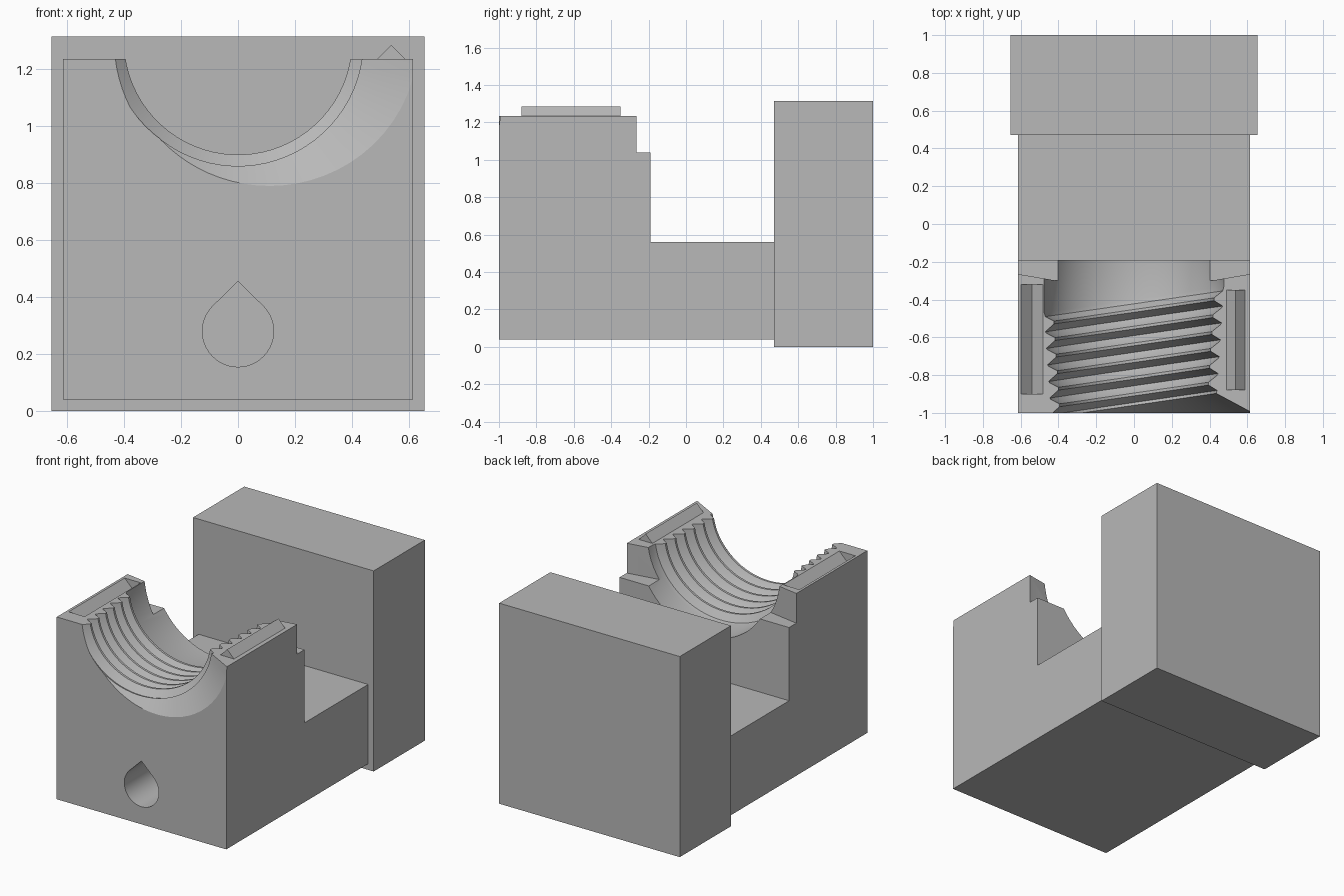
import bpy, bmesh, math
from mathutils import Vector

if "Cube" in bpy.data.objects:
    bpy.data.objects.remove(bpy.data.objects["Cube"])

grey = bpy.data.materials.new("plain_grey")
grey.diffuse_color = (0.48, 0.48, 0.48, 1)
grey.use_nodes = True
grey.node_tree.nodes["Principled BSDF"].inputs["Base Color"].default_value = grey.diffuse_color


def finish(name, bm):
    bmesh.ops.recalc_face_normals(bm, faces=bm.faces)
    mesh = bpy.data.meshes.new(name)
    bm.to_mesh(mesh)
    bm.free()
    mesh.materials.append(grey)
    obj = bpy.data.objects.new(name, mesh)
    bpy.context.collection.objects.link(obj)
    return obj


def prism(name, points, axis, start, end):
    """Extrude a 2D outline along an axis (0=x, 1=y, 2=z)."""
    bm = bmesh.new()
    verts = []
    for p in points:
        co = list(p)
        co.insert(axis, start)
        verts.append(bm.verts.new(co))
    face = bm.faces.new(verts)
    out = bmesh.ops.extrude_face_region(bm, geom=[face])
    shift = Vector((0, 0, 0))
    shift[axis] = end - start
    bmesh.ops.translate(bm, vec=shift,
                        verts=[v for v in out["geom"] if isinstance(v, bmesh.types.BMVert)])
    return finish(name, bm)


def threaded_core(name, profile, segments=72, centre=1.30, shear=0.145):
    """Turn (s, radius) pairs around the y axis, then slant the rings."""
    bm = bmesh.new()
    rings = []
    for s, r in profile:
        ring = []
        for i in range(segments):
            a = math.tau * (i + 0.5) / segments
            x = r * math.cos(a)
            ring.append(bm.verts.new((x, s + shear * x, centre + r * math.sin(a))))
        rings.append(ring)
    for a, b in zip(rings, rings[1:]):
        for i in range(segments):
            j = (i + 1) % segments
            bm.faces.new((a[i], a[j], b[j], b[i]))
    bm.faces.new(rings[0])
    bm.faces.new(rings[-1])
    return finish(name, bm)


def cut(target, cutter):
    mod = target.modifiers.new("cut", "BOOLEAN")
    mod.operation = "DIFFERENCE"
    mod.solver = "EXACT"
    mod.object = cutter
    bpy.context.view_layer.objects.active = target
    bpy.ops.object.modifier_apply(modifier=mod.name)
    bpy.data.objects.remove(cutter)


# Rear block
prism("rear_block", [(-0.655, 0), (0.655, 0), (0.655, 1.315), (-0.655, 1.315)], 1, 0.47, 1.0)

# Body: front jaw and low bridge to the rear block
body = prism("jaw_body", [(-1, 0.04), (0.47, 0.04), (0.47, 0.56), (-0.19, 0.56),
                          (-0.19, 1.235), (-1, 1.235)], 0, -0.615, 0.615)

# Stepped ledge behind the trough
cut(body, prism("ledge_cutter", [(-0.7, -0.15), (0.7, -0.15), (0.7, -0.25), (0.41, -0.30),
                                 (-0.41, -0.30), (-0.7, -0.25)], 2, 1.04, 1.4))

# Threaded trough: flared mouth, tapering teeth, plain rear part
profile = [(-1.2, 0.79), (-0.96, 0.44)]
pitch, teeth, first = 0.0885, 6, -0.945
for i in range(teeth):
    s = first + i * pitch
    root = 0.445 + 0.035 * i / teeth
    crest = 0.40 + 0.035 * i / teeth
    profile += [(s, root), (s + 0.035, crest), (s + 0.05, crest), (s + 0.08, root)]
profile += [(-0.40, 0.48), (0.1, 0.48)]
cut(body, threaded_core("thread_cutter", profile))

# Teardrop hole in the front
drop = [(0, 0.455)]
for i in range(41):
    a = math.radians(135 + 270 * i / 40)
    drop.append((0.125 * math.cos(a), 0.28 + 0.125 * math.sin(a)))
cut(body, prism("hole_cutter", drop, 1, -1.1, -0.5))

# Alignment groove on the left
cut(body, prism("groove_cutter", [(-0.608, 1.245), (-0.472, 1.245), (-0.54, 1.177)],
                1, -0.9, -0.32))

# Alignment ridge on the right
prism("alignment_ridge", [(0.488, 1.234), (0.588, 1.234), (0.538, 1.285)], 1, -0.88, -0.35)

# Smooth the curved surfaces only
bpy.ops.object.select_all(action="DESELECT")
body.select_set(True)
bpy.context.view_layer.objects.active = body
bpy.ops.object.shade_smooth_by_angle(angle=math.radians(25))
